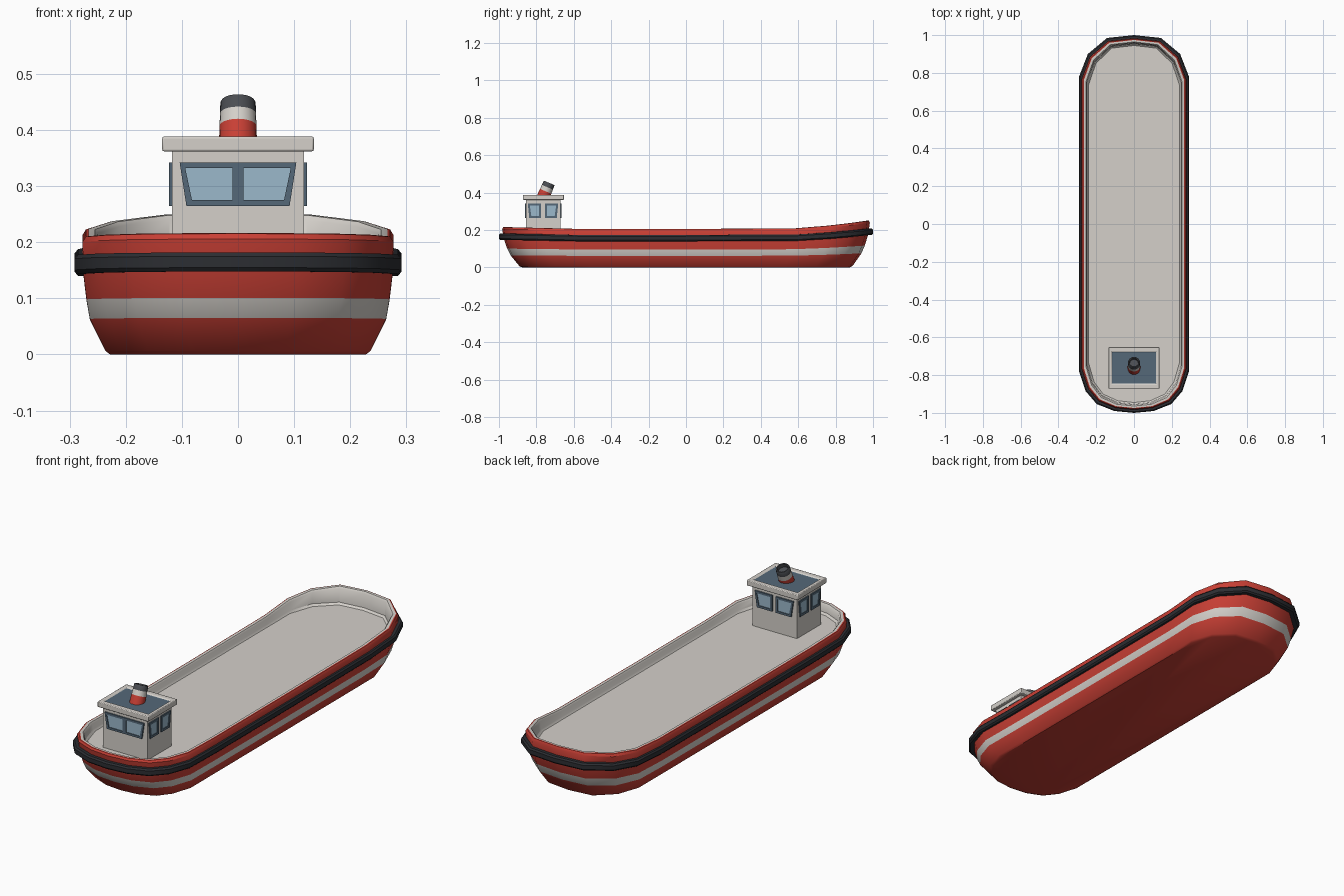
import bpy, bmesh, math
from mathutils import Vector

if "Cube" in bpy.data.objects:
    bpy.data.objects.remove(bpy.data.objects["Cube"])


def mat(name, rgb):
    m = bpy.data.materials.new(name)
    m.diffuse_color = (*rgb, 1)
    m.use_nodes = True
    m.node_tree.nodes["Principled BSDF"].inputs["Base Color"].default_value = m.diffuse_color
    return m


RED = mat("red", (0.58, 0.05, 0.035))
CREAM = mat("cream", (0.66, 0.63, 0.59))
BLACK = mat("black", (0.025, 0.027, 0.032))
SLATE = mat("slate", (0.09, 0.14, 0.19))
GLASS = mat("glass", (0.33, 0.48, 0.60))
SOOT = mat("soot", (0.07, 0.075, 0.085))


def finish(name, bm, mats, angle=35):
    bmesh.ops.recalc_face_normals(bm, faces=bm.faces)
    me = bpy.data.meshes.new(name)
    bm.to_mesh(me)
    bm.free()
    for m in mats:
        me.materials.append(m)
    ob = bpy.data.objects.new(name, me)
    bpy.context.collection.objects.link(ob)
    bpy.ops.object.select_all(action='DESELECT')
    ob.select_set(True)
    bpy.context.view_layer.objects.active = ob
    bpy.ops.object.shade_smooth_by_angle(angle=math.radians(angle))
    return ob


def loft(name, rings, bands, mats, closed=False, angle=35):
    """Skin a stack of rings; bands = material index for each strip."""
    bm = bmesh.new()
    vs = [[bm.verts.new(p) for p in r] for r in rings]
    n = len(vs[0])
    for k, b in enumerate(bands):
        lo, hi = vs[k], vs[(k + 1) % len(vs)]
        for i in range(n):
            j = (i + 1) % n
            bm.faces.new((lo[i], lo[j], hi[j], hi[i])).material_index = b
    if not closed:
        bm.faces.new(vs[0][::-1]).material_index = bands[0]
        bm.faces.new(vs[-1]).material_index = bands[-1]
    return finish(name, bm, mats, angle)


# Unit plan outline of the boat (right half, stern to bow), mirrored
half = [(.36, -.99), (.68, -.953), (.88, -.885), (1, -.78), (1, -.58), (1, 0),
        (1, .6), (1, .78), (.84, .9), (.49, .985)]
outline = [(0, -1)] + half + [(0, 1)] + [(-x, y) for x, y in reversed(half)]


def rise(y):
    bow = max(0, (y - .5) / .5)
    stern = max(0, (-y - .58) / .42)
    return .22 * bow ** 1.6 + .05 * stern


def ring(hx, hy, z, sheer=True, dz=0):
    return [Vector((x * hx, y * hy, z * (1 + rise(y) * sheer) + dz))
            for x, y in outline]


# Hull with stripe, bulwark and deck
loft("hull", [
    ring(.228, .875, 0), ring(.236, .89, .006), ring(.264, .938, .062),
    ring(.270, .956, .096), ring(.276, .974, .145), ring(.277, .983, .196),
    ring(.271, .978, .205), ring(.266, .974, .206), ring(.255, .964, .205),
    ring(.250, .958, .198), ring(.247, .954, .176, False),
    ring(.240, .945, .167, False)],
    [0, 0, 1, 0, 0, 0, 0, 1, 1, 1, 1], [RED, CREAM])

# Rubber fender running round the hull
loft("fender", [ring(hx, hx + .709, .157, True, dz) for hx, dz in
                [(.268, -.017), (.285, -.017), (.291, -.010), (.291, .010),
                 (.285, .017), (.268, .017)]],
     [0] * 6, [BLACK], closed=True)

# Cabin
CX, Y0, Y1 = .118, -.855, -.672


def rect(hx, y0, y1, z):
    return [(-hx, y0, z), (hx, y0, z), (hx, y1, z), (-hx, y1, z)]


loft("cabin", [rect(CX, Y0, Y1, .16), rect(CX, Y0, Y1, .366)], [0], [CREAM])

# Roof slab with rounded edge and sunken top panel
roof = loft("roof", [rect(.135, -.872, -.652, .362), rect(.135, -.872, -.652, .388),
                     rect(.119, -.848, -.676, .388), rect(.117, -.846, -.678, .382)],
            [0, 0, 0], [CREAM, SLATE])
top = max(roof.data.polygons,
          key=lambda p: p.normal.z * (len(p.vertices) == 4) * p.area)
top.material_index = 1
bev = roof.modifiers.new("bevel", 'BEVEL')
bev.width = .004
bev.segments = 2
bev.limit_method = 'ANGLE'
bev.angle_limit = math.radians(60)

# Windows: trapezoid frame with recessed glass, placed on any cabin wall
WALLS = {
    "front": lambda u, z, d: (u, Y0 - d, z),
    "rear": lambda u, z, d: (u, Y1 + d, z),
    "right": lambda u, z, d: (CX + d, u, z),
    "left": lambda u, z, d: (-CX - d, u, z),
}


def window(name, wall, b0, b1, t0, t1, z0=.265, z1=.342, w=.010, d=.007):
    """b0..b1 is the span at the bottom, t0..t1 the span at the top."""
    at = WALLS[wall]

    def quad(s, depth):
        return [at(b0 + s, z0 + s, depth), at(b1 - s, z0 + s, depth),
                at(t1 - s, z1 - s, depth), at(t0 + s, z1 - s, depth)]
    loft(name + "_frame", [quad(0, -.002), quad(0, d), quad(w, d), quad(w, -.002)],
         [0] * 4, [SLATE], closed=True)
    loft(name + "_glass", [quad(w - .001, -.001), quad(w - .001, d * .45)],
         [0], [GLASS])


for side, s in (("right", 1), ("left", -1)):
    def span(a, b):
        return sorted((a * s, b * s))
    window("front_window_" + side, "front", *span(0, .092), *span(0, .104))
    window("rear_window_" + side, "rear", *span(.010, .090), *span(.010, .102))
    window(side + "_fore_window", side, -.838, -.774, -.846, -.774, w=.011, d=.005)
    window(side + "_aft_window", side, -.755, -.691, -.755, -.683, w=.011, d=.005)


# Raked funnel with colour bands and hollow top
def circle(r, z, n=20):
    return [(r * math.cos(2 * math.pi * i / n), r * math.sin(2 * math.pi * i / n), z)
            for i in range(n)]


funnel = loft("funnel", [circle(.034, -.006), circle(.033, .035), circle(.032, .059),
                         circle(.0315, .080), circle(.029, .084), circle(.024, .084),
                         circle(.023, .066)],
              [0, 1, 2, 2, 2, 2], [RED, CREAM, SOOT], angle=40)
funnel.location = (0, -.764, .375)
funnel.rotation_euler.x = math.radians(-23)
